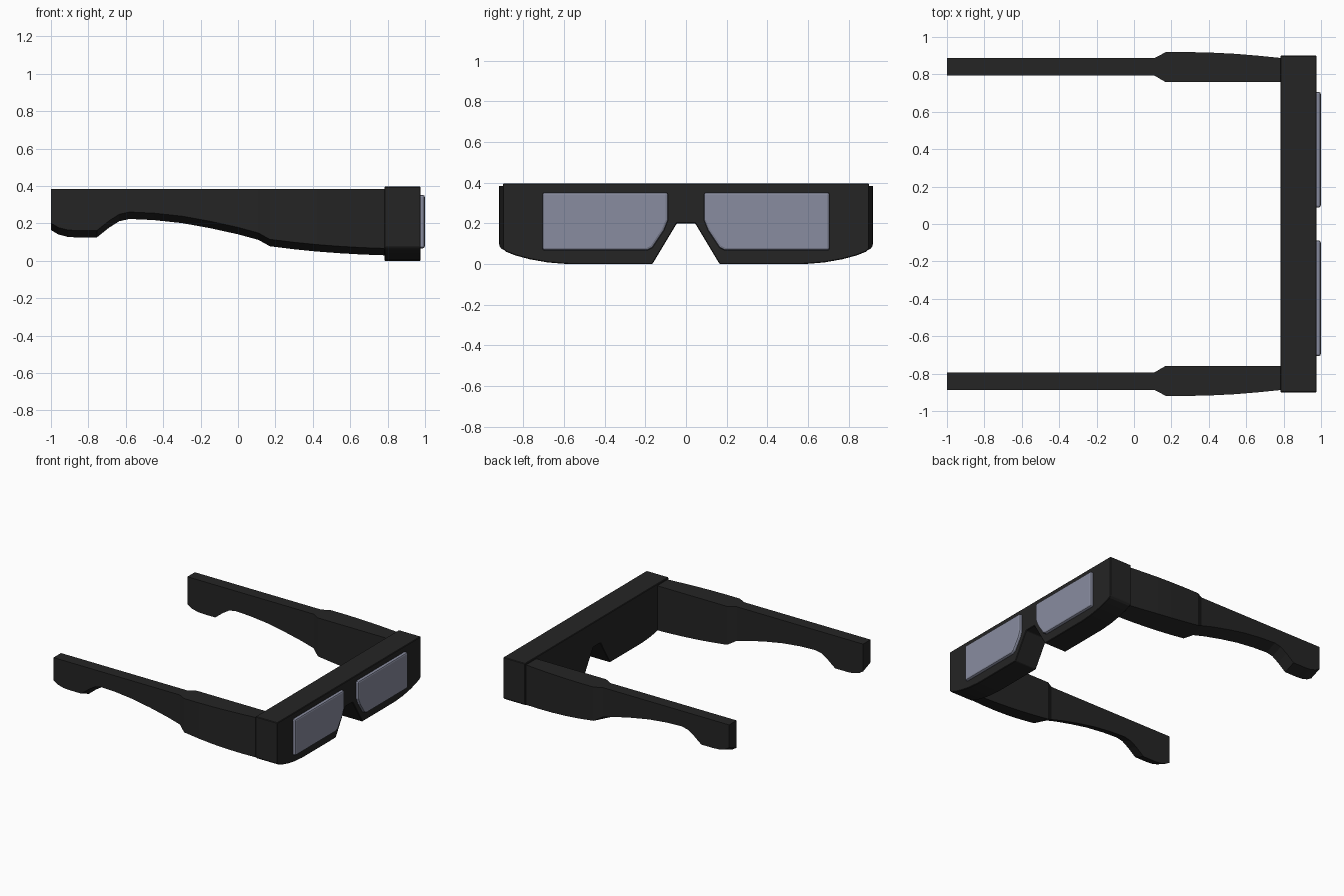
import bpy, bmesh

if "Cube" in bpy.data.objects:
    bpy.data.objects.remove(bpy.data.objects["Cube"])


def material(name, color):
    m = bpy.data.materials.new(name)
    m.diffuse_color = color
    m.use_nodes = True
    m.node_tree.nodes["Principled BSDF"].inputs["Base Color"].default_value = m.diffuse_color
    return m


black = material("black_plastic", (0.018, 0.018, 0.018, 1))
grey = material("lens_grey", (0.25, 0.265, 0.35, 1))


def loft(name, rings, mat, bevel=0.0, segments=1, mirror=False):
    """Join matching rings of points with quads and cap both ends."""
    bm = bmesh.new()
    loops = [[bm.verts.new(p) for p in ring] for ring in rings]
    n = len(loops[0])
    for a, b in zip(loops, loops[1:]):
        for i in range(n):
            j = (i + 1) % n
            bm.faces.new((a[i], a[j], b[j], b[i]))
    bm.faces.new(loops[0][::-1])
    bm.faces.new(loops[-1])
    bmesh.ops.recalc_face_normals(bm, faces=bm.faces)
    me = bpy.data.meshes.new(name)
    bm.to_mesh(me)
    bm.free()
    me.materials.append(mat)
    ob = bpy.data.objects.new(name, me)
    bpy.context.collection.objects.link(ob)
    if bevel:
        b = ob.modifiers.new("Bevel", 'BEVEL')
        b.width, b.segments = bevel, segments
        b.limit_method = 'ANGLE'
    if mirror:
        m = ob.modifiers.new("Mirror", 'MIRROR')
        m.use_axis = (False, True, False)
        m.use_mirror_merge = False
    return ob


def prism(name, profile, x0, x1, *args, **kw):
    return loft(name, [[(x, y, z) for y, z in profile] for x in (x0, x1)], *args, **kw)


# Front frame with nose notch and curved lower corners
half = [(0.045, 0.2), (0.165, 0), (0.58, 0), (0.68, 0.008), (0.77, 0.024),
        (0.84, 0.043), (0.885, 0.061), (0.9, 0.075), (0.9, 0.397)]
prism("front_frame", half + [(-y, z) for y, z in reversed(half)],
      0.783, 0.976, black, bevel=0.004)

# Raised lenses, cut at the nose side
lens = [(0.088, 0.353), (0.088, 0.215), (0.108, 0.165), (0.165, 0.08),
        (0.19, 0.067), (0.706, 0.067), (0.706, 0.353)]
prism("lens", lens, 0.955, 0.999, grey, bevel=0.012, segments=2, mirror=True)

# Temple arms: (x, inner y, outer y, lower edge z)
stations = [
    (-1.0, 0.793, 0.887, 0.165), (-0.96, 0.793, 0.887, 0.141),
    (-0.91, 0.793, 0.887, 0.128), (-0.86, 0.793, 0.887, 0.125),
    (-0.755, 0.793, 0.887, 0.125), (-0.69, 0.793, 0.887, 0.177),
    (-0.635, 0.793, 0.887, 0.212), (-0.58, 0.793, 0.887, 0.224),
    (-0.45, 0.793, 0.887, 0.218), (-0.3, 0.793, 0.887, 0.202),
    (-0.15, 0.793, 0.887, 0.175), (0.0, 0.793, 0.887, 0.142),
    (0.11, 0.793, 0.887, 0.112), (0.17, 0.758, 0.919, 0.078),
    (0.3, 0.758, 0.919, 0.062), (0.42, 0.758, 0.916, 0.05),
    (0.54, 0.758, 0.91, 0.041), (0.66, 0.758, 0.9, 0.034),
    (0.8, 0.758, 0.886, 0.029)]
loft("temple_arm", [[(x, yi, z), (x, yo, z + 0.037), (x, yo, 0.383), (x, yi, 0.383)]
                    for x, yi, yo, z in stations], black, mirror=True)
